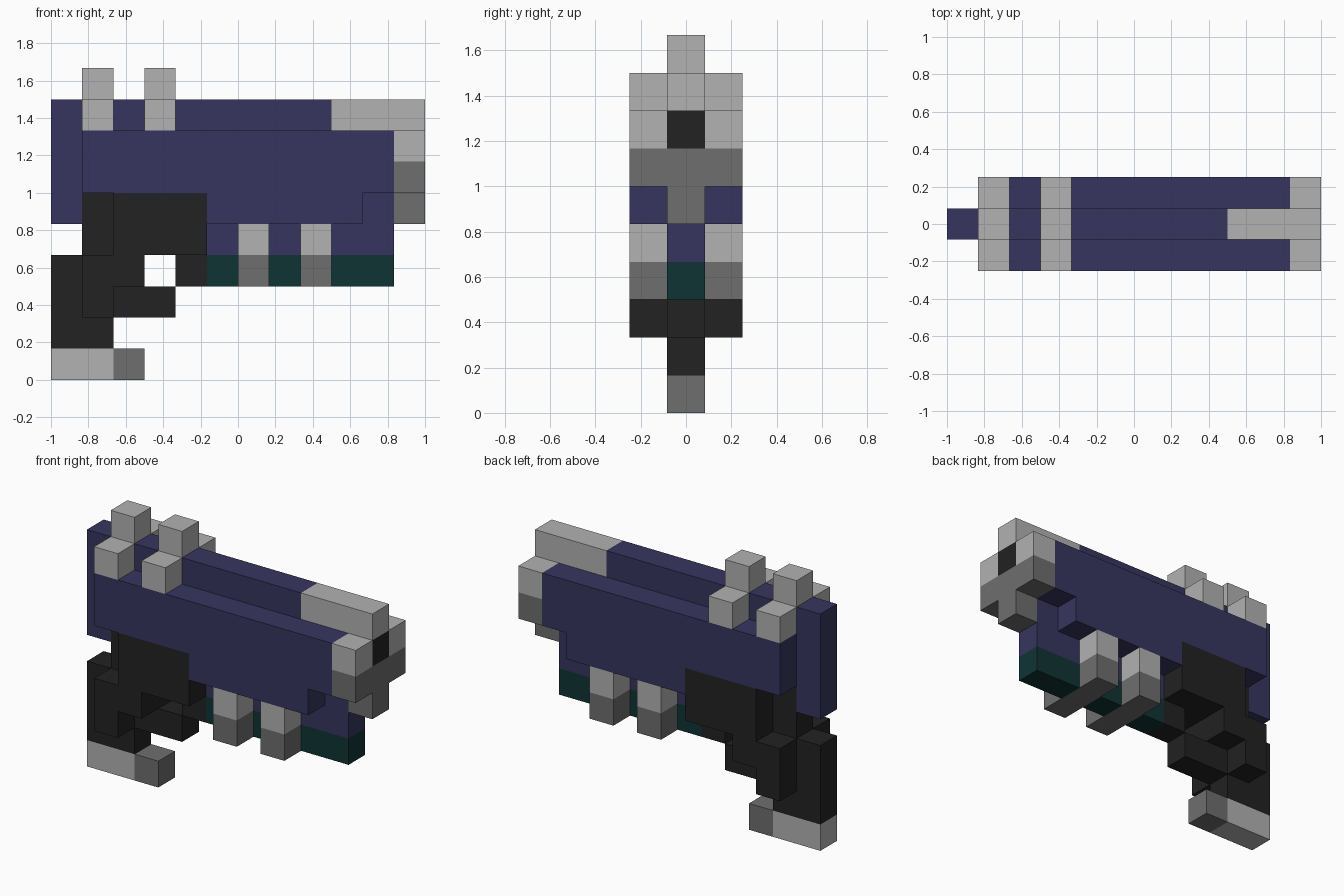
import bpy
import bmesh
from mathutils import Matrix, Vector

cube = bpy.data.objects.get("Cube")
if cube:
    bpy.data.objects.remove(cube, do_unlink=True)

U = 1 / 6                       # size of one block
ORIGIN = Vector((-1, -0.25, 0))


def make_material(name, rgb):
    mat = bpy.data.materials.new(name)
    mat.use_nodes = True
    mat.diffuse_color = (*rgb, 1)
    bsdf = next(n for n in mat.node_tree.nodes if n.type == 'BSDF_PRINCIPLED')
    bsdf.inputs["Base Color"].default_value = (*rgb, 1)
    bsdf.inputs["Roughness"].default_value = 0.8
    return mat


NAVY = make_material("navy_blue", (0.038, 0.036, 0.114))
LIGHT = make_material("light_grey", (0.445, 0.445, 0.445))
GREY = make_material("dark_grey", (0.156, 0.156, 0.156))
BLACK = make_material("soft_black", (0.016, 0.016, 0.016))
GREEN = make_material("deep_green", (0.005, 0.034, 0.034))

# Block ranges across the width
MID, FULL = (1, 2), (0, 3)
RIGHT, LEFT = (0, 1), (2, 3)


def part(name, mat, *boxes):
    """One object from boxes given as (x range, y range, z range) in blocks."""
    bm = bmesh.new()
    for ranges in boxes:
        lo = Vector([r[0] for r in ranges]) * U + ORIGIN
        hi = Vector([r[1] for r in ranges]) * U + ORIGIN
        bmesh.ops.create_cube(bm, size=1, matrix=Matrix.Translation((lo + hi) / 2)
                              @ Matrix.Diagonal((*(hi - lo), 1)))
    mesh = bpy.data.meshes.new(name)
    bm.to_mesh(mesh)
    bm.free()
    mesh.materials.append(mat)
    obj = bpy.data.objects.new(name, mesh)
    bpy.context.collection.objects.link(obj)
    return obj


# Main body
part("top_rail", NAVY, ((0, 9), MID, (8, 9)))
part("back_plate", NAVY, ((0, 1), MID, (5, 8)))
part("body", NAVY, ((1, 11), FULL, (6, 8)))
part("lower_body", NAVY, ((5, 10), FULL, (5, 6)), ((10, 11), MID, (5, 6)))

# Muzzle
part("front_rail", LIGHT, ((9, 12), MID, (8, 9)))
part("muzzle_cheeks", LIGHT, *[((11, 12), side, (7, 8)) for side in (RIGHT, LEFT)])
part("bore", BLACK, ((11, 12), MID, (7, 8)))
part("muzzle_base", GREY, ((11, 12), FULL, (6, 7)), ((11, 12), MID, (5, 6)))

# Two raised bands over the rear of the body
for label, x in (("rear", 1), ("front", 3)):
    part(label + "_top_band", LIGHT, ((x, x + 1), MID, (9, 10)),
         *[((x, x + 1), side, (8, 9)) for side in (RIGHT, LEFT)])

# Foregrip: blue over green, wrapped by two grey bands
gaps = ((5, 6), (7, 8), (9, 11))
part("foregrip_upper", NAVY, *[(g, MID, (4, 5)) for g in gaps])
part("foregrip_lower", GREEN, *[(g, MID, (3, 4)) for g in gaps])
for label, x in (("rear", 6), ("front", 8)):
    part(label + "_grip_band_upper", LIGHT, ((x, x + 1), FULL, (4, 5)))
    part(label + "_grip_band_lower", GREY, ((x, x + 1), FULL, (3, 4)))

# Frame, handle and trigger guard
part("frame", BLACK, ((2, 5), FULL, (4, 6)), ((1, 2), MID, (4, 6)))
part("handle", BLACK, ((0, 1), MID, (1, 4)), ((1, 2), MID, (1, 2)))
part("handle_panels", BLACK, ((1, 3), FULL, (3, 4)), ((1, 2), FULL, (2, 3)))
part("trigger_guard", BLACK, ((2, 4), MID, (2, 3)), ((4, 5), MID, (3, 4)))

# Foot of the handle
part("handle_foot", LIGHT, ((0, 2), MID, (0, 1)))
part("handle_toe", GREY, ((2, 3), MID, (0, 1)))
